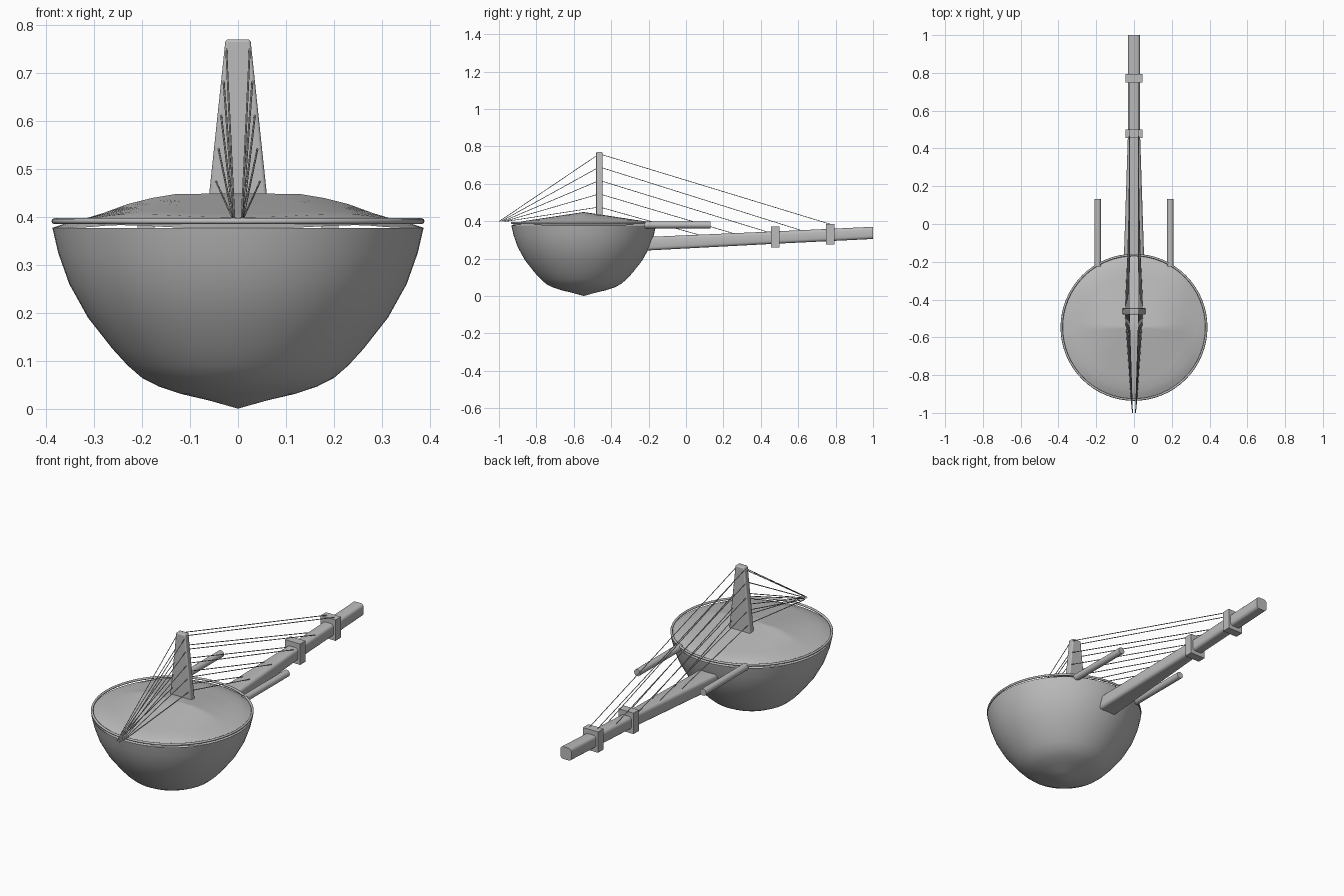
import bpy, bmesh, math
from mathutils import Vector

if "Cube" in bpy.data.objects:
    bpy.data.objects.remove(bpy.data.objects["Cube"])

grey = bpy.data.materials.new("plain grey")
grey.diffuse_color = (0.5, 0.5, 0.5, 1)
grey.use_nodes = True
grey.node_tree.nodes["Principled BSDF"].inputs["Base Color"].default_value = grey.diffuse_color
CY, R, SEG = -0.547, 0.385, 64


def finish(name, bm, angle=35, bevel=0):
    bmesh.ops.remove_doubles(bm, verts=bm.verts, dist=1e-6)
    bmesh.ops.recalc_face_normals(bm, faces=bm.faces)
    me = bpy.data.meshes.new(name)
    bm.to_mesh(me)
    bm.free()
    ob = bpy.data.objects.new(name, me)
    bpy.context.collection.objects.link(ob)
    me.materials.append(grey)
    if bevel:
        m = ob.modifiers.new("bevel", 'BEVEL')
        m.width, m.segments = bevel, 3
    bpy.ops.object.select_all(action='DESELECT')
    ob.select_set(True)
    bpy.context.view_layer.objects.active = ob
    bpy.ops.object.shade_smooth_by_angle(angle=math.radians(angle))
    return ob


def loft(bm, rings, cap=False):
    """Skin a list of equally long closed rings of points."""
    vs = [[bm.verts.new(p) for p in r] for r in rings]
    n = len(vs[0])
    for a, b in zip(vs, vs[1:]):
        for i in range(n):
            bm.faces.new((a[i], a[(i + 1) % n], b[(i + 1) % n], b[i]))
    if cap:
        bm.faces.new(vs[0])
        bm.faces.new(vs[-1])
    return vs


def circle(r, z):
    return [(r * math.cos(2 * math.pi * i / SEG), CY + r * math.sin(2 * math.pi * i / SEG), z)
            for i in range(SEG)]


def rod(bm, a, b, r, n):
    a, b = Vector(a), Vector(b)
    d = (b - a).normalized()
    u = d.cross(Vector((0, 0, 1))).normalized()
    w = d.cross(u)
    ang = [2 * math.pi * i / n for i in range(n)]
    loft(bm, [[p + r * (u * math.cos(t) + w * math.sin(t)) for t in ang] for p in (a, b)], True)


def lerp_table(x, pts):
    for (x0, y0), (x1, y1) in zip(pts, pts[1:]):
        if x <= x1:
            return y0 + (y1 - y0) * (x - x0) / (x1 - x0)
    return pts[-1][1]


# gourd bowl
prof = [(0.387, 0.377), (0.375, 0.325), (0.352, 0.26), (0.313, 0.19), (0.262, 0.125),
        (0.23, 0.09), (0.20, 0.064), (0.165, 0.046), (0.12, 0.031), (0.06, 0.017)]
bm = bmesh.new()
last = loft(bm, [circle(r, z) for r, z in prof])[-1]
tip = bm.verts.new((0, CY, 0.0))
for i in range(SEG):
    bm.faces.new((last[i], last[(i + 1) % SEG], tip))
finish("gourd_bowl", bm, 60)

# skin top, raised into a ridge that runs across
across = [(0, 1), (0.14, 0.97), (0.2, 0.75), (0.25, 0.5), (0.3, 0.12), (0.33, 0), (1, 0)]


def skin_ring(r):
    out = []
    for x, y, _ in circle(r, 0):
        h = lerp_table(abs(x), across) * max(0, 1 - abs(y - CY) / 0.37)
        base = 0.393 if r < 0.34 else 0.393 - 0.016 * (r - 0.34) / 0.047
        out.append((x, y, base + 0.056 * h))
    return out


bm = bmesh.new()
last = loft(bm, [skin_ring(r) for r in (0.387, 0.36, 0.33, 0.28, 0.23, 0.18, 0.13, 0.07)])[-1]
mid = bm.verts.new((0, CY, 0.449))
for i in range(SEG):
    bm.faces.new((last[i], last[(i + 1) % SEG], mid))
finish("skin_top", bm, 60)

# rim ring
bm = bmesh.new()
loft(bm, [circle(R - 0.002 + 0.006 * math.cos(t), 0.391 + 0.006 * math.sin(t))
          for t in [2 * math.pi * k / 8 for k in range(9)]])
finish("rim_ring", bm, 60)


# long neck, wider where it enters the bowl
def neck_z(y):
    return 0.2895 + 0.048 * y


bm = bmesh.new()
rings = []
for y, w, h in ((-0.26, 0.056, 0.036), (-0.16, 0.053, 0.036), (0.48, 0.032, 0.033), (1.0, 0.032, 0.0325)):
    z, ring = neck_z(y), []
    for cx, cz, a0 in ((1, 1, 0), (-1, 1, 90), (-1, -1, 180), (1, -1, 270)):
        for k in range(4):
            a = math.radians(a0 + 30 * k)
            c = 0.016
            ring.append((cx * (w - c) + c * math.cos(a), y, z + cz * (h - c) + c * math.sin(a)))
    rings.append(ring)
loft(bm, rings, True)
finish("neck", bm)

# square collars on the neck
for name, y in (("inner_collar", 0.477), ("outer_collar", 0.772)):
    bm = bmesh.new()
    bmesh.ops.create_cube(bm, size=1)
    for v in bm.verts:
        v.co = (v.co.x * 0.088, y + v.co.y * 0.045, neck_z(y) + 0.003 + v.co.z * 0.11)
    finish(name, bm, 30)

# two hand grips
for name, s in (("left_grip", -1), ("right_grip", 1)):
    bm = bmesh.new()
    rod(bm, (s * 0.192, -0.225, 0.38), (s * 0.192, 0.132, 0.38), 0.018, 16)
    finish(name, bm)

# tall tapered bridge
bm = bmesh.new()
loft(bm, [[(-w, -0.48, z), (w, -0.48, z), (w, -0.446, z), (-w, -0.446, z)]
          for w, z in ((0.063, 0.42), (0.026, 0.77))], True)
finish("bridge", bm, 35, 0.006)

# five strings a side, from tail over the bridge to the neck
bridge_z = (0.76, 0.69, 0.618, 0.546, 0.476)
neck_y = (0.77, 0.61, 0.43, 0.25, 0.07)
for name, s in (("left_strings", -1), ("right_strings", 1)):
    bm = bmesh.new()
    for i, (bz, ny) in enumerate(zip(bridge_z, neck_y)):
        bx = 0.025 + 0.0055 * i
        top = (s * bx, -0.463, bz)
        rod(bm, (s * (0.008 + 0.001 * i), -0.999 + 0.009 * i, 0.399), top, 0.002, 6)
        rod(bm, top, (s * 0.022, ny, neck_z(ny) + (0.058 if i == 0 else 0.034)), 0.002, 6)
    finish(name, bm, 70)
